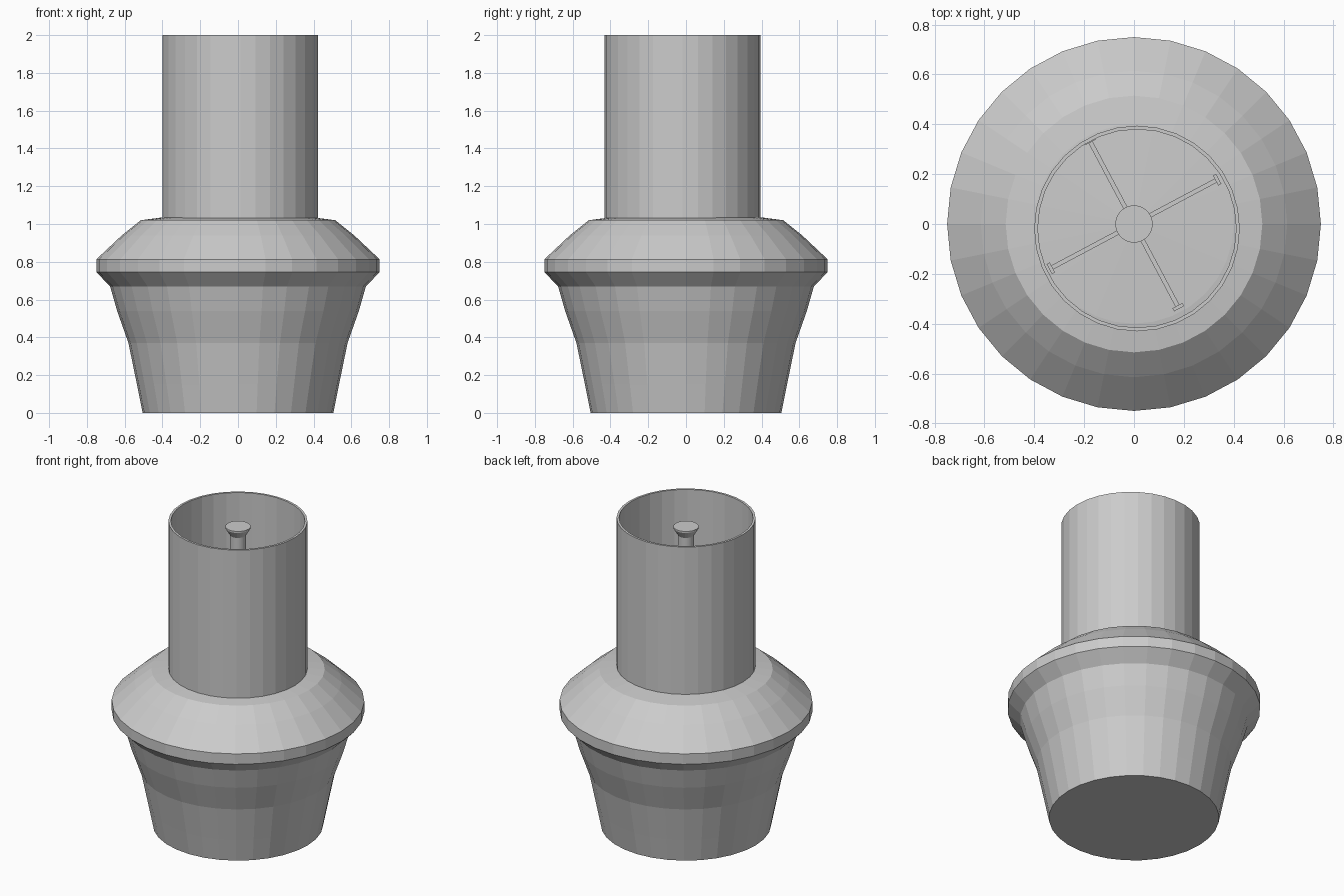
import bpy, bmesh, math

if "Cube" in bpy.data.objects:
    bpy.data.objects.remove(bpy.data.objects["Cube"])


def lathe(name, profile, sides=32, center=(0, 0), closed=False):
    """Revolve (radius, z) points; radius 0 at an end makes a pole."""
    bm = bmesh.new()
    rings = []
    for r, z in profile:
        if r == 0:
            rings.append([bm.verts.new((center[0], center[1], z))] * sides)
        else:
            rings.append([bm.verts.new((center[0] + r * math.sin(2 * math.pi * i / sides),
                                        center[1] + r * math.cos(2 * math.pi * i / sides), z))
                          for i in range(sides)])
    pairs = list(zip(rings, rings[1:]))
    if closed:
        pairs.append((rings[-1], rings[0]))
    for a, b in pairs:
        for i in range(sides):
            j = (i + 1) % sides
            bm.faces.new(list(dict.fromkeys((a[i], a[j], b[j], b[i]))))
    bmesh.ops.recalc_face_normals(bm, faces=bm.faces)
    mesh = bpy.data.meshes.new(name)
    bm.to_mesh(mesh)
    bm.free()
    obj = bpy.data.objects.new(name, mesh)
    bpy.context.collection.objects.link(obj)
    return obj


def bar(name, radius, angle, z, size):
    """Box centred at a polar position, its length pointing outward."""
    bpy.ops.mesh.primitive_cube_add(
        size=1, location=(radius * math.cos(angle), radius * math.sin(angle), z),
        rotation=(0, 0, angle))
    obj = bpy.context.object
    obj.name = name
    obj.scale = size
    return obj


# Flared body with shoulder rim and shallow conical top
lathe("body", [(0, 0), (0.505, 0), (0.535, 0.15), (0.58, 0.37), (0.64, 0.54), (0.677, 0.67),
               (0.75, 0.745), (0.75, 0.813), (0.615, 0.94), (0.515, 1.02),
               (0.40, 1.035), (0, 1.05)])

# Open chimney tube, slightly off centre
lathe("chimney_tube", [(0.4125, 1.02), (0.4125, 2.0), (0.398, 2.0), (0.398, 1.02)],
      center=(0.012, -0.018), closed=True)

# Central post with flared cap
lathe("centre_post", [(0, 1.03), (0.048, 1.03), (0.048, 1.90), (0.075, 1.945),
                      (0.075, 1.955), (0, 1.955)], sides=24)

# Four holder arms with short upturned tips
for k in range(4):
    a = math.radians(28 + 90 * k)
    bar("holder_arm", 0.205, a, 1.05, (0.35, 0.018, 0.02))
    bar("holder_tip", 0.378, a, 1.09, (0.014, 0.045, 0.10))
